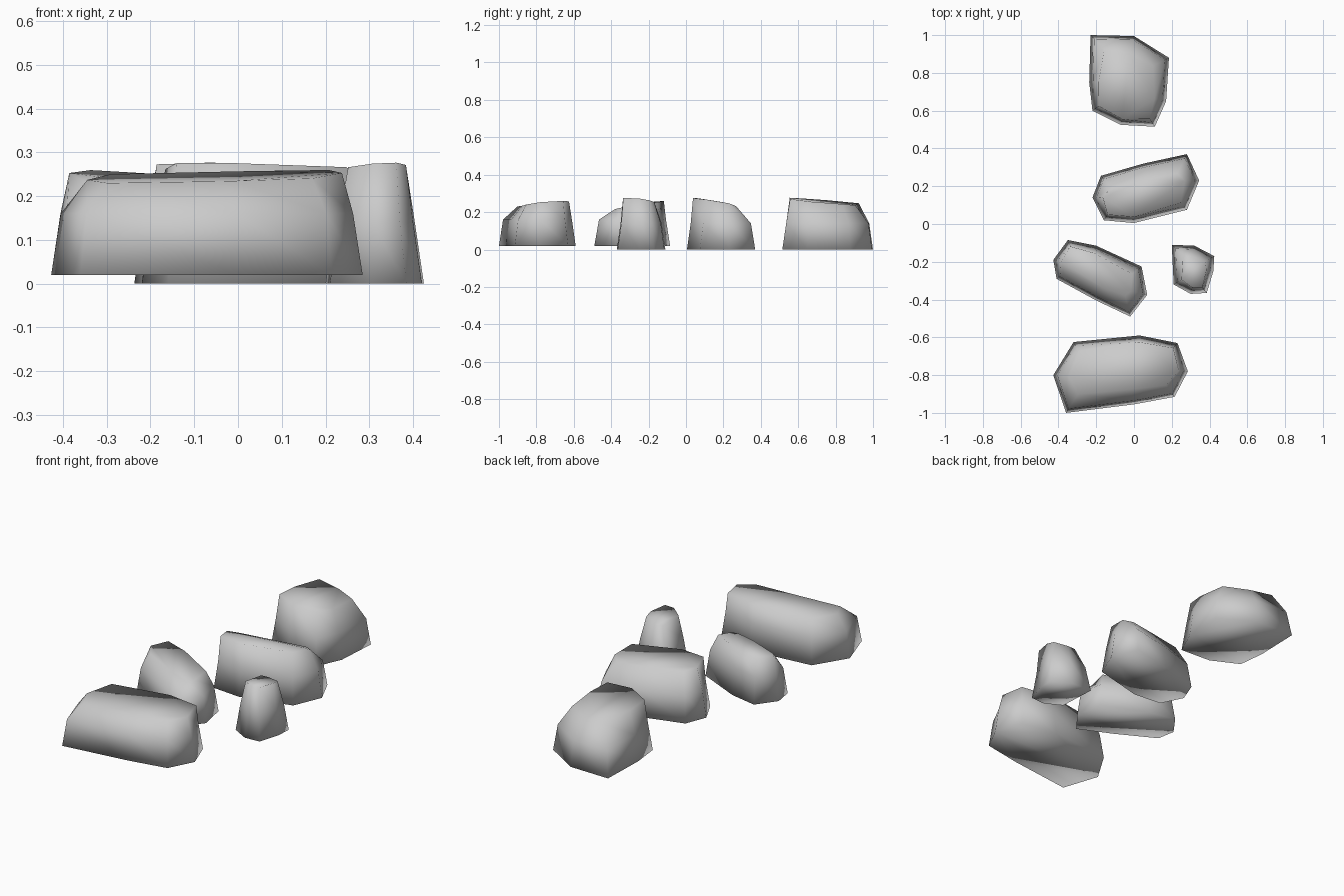
import bpy, bmesh
from mathutils import Vector

cube = bpy.data.objects.get("Cube")
if cube:
    bpy.data.objects.remove(cube, do_unlink=True)

GREY = (0.6, 0.6, 0.6, 1)
stone_grey = bpy.data.materials.new("stone_grey")
stone_grey.use_nodes = True
stone_grey.diffuse_color = GREY
stone_grey.node_tree.nodes["Principled BSDF"].inputs["Base Color"].default_value = GREY


def inward(points, i):
    """Mitred inward direction at one corner of a clockwise outline."""
    a = (points[i] - points[i - 1]).normalized()
    b = (points[(i + 1) % len(points)] - points[i]).normalized()
    na, nb = Vector((a.y, -a.x)), Vector((b.y, -b.x))
    n = (na + nb).normalized()
    return n / max(n.dot(na), 0.7)


def stone(name, outline, base, height, drop, low_side, bevel=0.06):
    """Stone with an upright wall and a rounded, lower shoulder on low_side."""
    points = [Vector(p) for p in outline]
    low = Vector(low_side).normalized()
    bm = bmesh.new()
    foot, waist, crown = [], [], []
    for i, p in enumerate(points):
        n = inward(points, i)
        t = 0.5 - 0.5 * n.normalized().dot(low)
        w = p + n * 0.02
        c = p + n * (0.03 + bevel * t)
        foot.append(bm.verts.new((p.x, p.y, base)))
        waist.append(bm.verts.new((w.x, w.y, base + 0.14)))
        crown.append(bm.verts.new((c.x, c.y, height - drop * t)))
    # walls, shoulder and both caps
    count = len(points)
    for lower, upper in ((foot, waist), (waist, crown)):
        for i in range(count):
            j = (i + 1) % count
            bm.faces.new((lower[i], lower[j], upper[j], upper[i]))
    bm.faces.new(foot)
    bm.faces.new(crown)
    bmesh.ops.recalc_face_normals(bm, faces=bm.faces)
    for face in bm.faces:
        face.smooth = True
    mesh = bpy.data.meshes.new(name)
    bm.to_mesh(mesh)
    bm.free()
    mesh.materials.append(stone_grey)
    obj = bpy.data.objects.new(name, mesh)
    bpy.context.collection.objects.link(obj)
    return obj


# Path of stepping stones, front to back
stone("front_stone",
      [(-.32, -.625), (.03, -.59), (.23, -.63), (.285, -.78),
       (.215, -.915), (0, -.955), (-.36, -1), (-.427, -.8)],
      base=.02, height=.26, drop=.03, low_side=(-.6, -.8))

stone("left_stone",
      [(-.35, -.085), (-.2, -.115), (.04, -.225), (.07, -.375),
       (-.02, -.49), (-.2, -.405), (-.41, -.29), (-.427, -.19)],
      base=.02, height=.26, drop=.045, low_side=(.5, -.85))

stone("small_right_stone",
      [(.2, -.11), (.32, -.115), (.425, -.17), (.42, -.25),
       (.385, -.365), (.3, -.37), (.21, -.32)],
      base=0, height=.277, drop=.025, low_side=(-.4, .9), bevel=.03)

stone("middle_stone",
      [(.28, .37), (.345, .23), (.28, .075), (0, .005),
       (-.16, .02), (-.22, .14), (-.175, .255), (.05, .32)],
      base=0, height=.277, drop=.045, low_side=(.3, .95))

stone("back_stone",
      [(-.23, 1), (0, .995), (.185, .88), (.17, .65),
       (.11, .515), (-.07, .525), (-.22, .6), (-.237, .75)],
      base=0, height=.277, drop=.04, low_side=(.3, .95))
